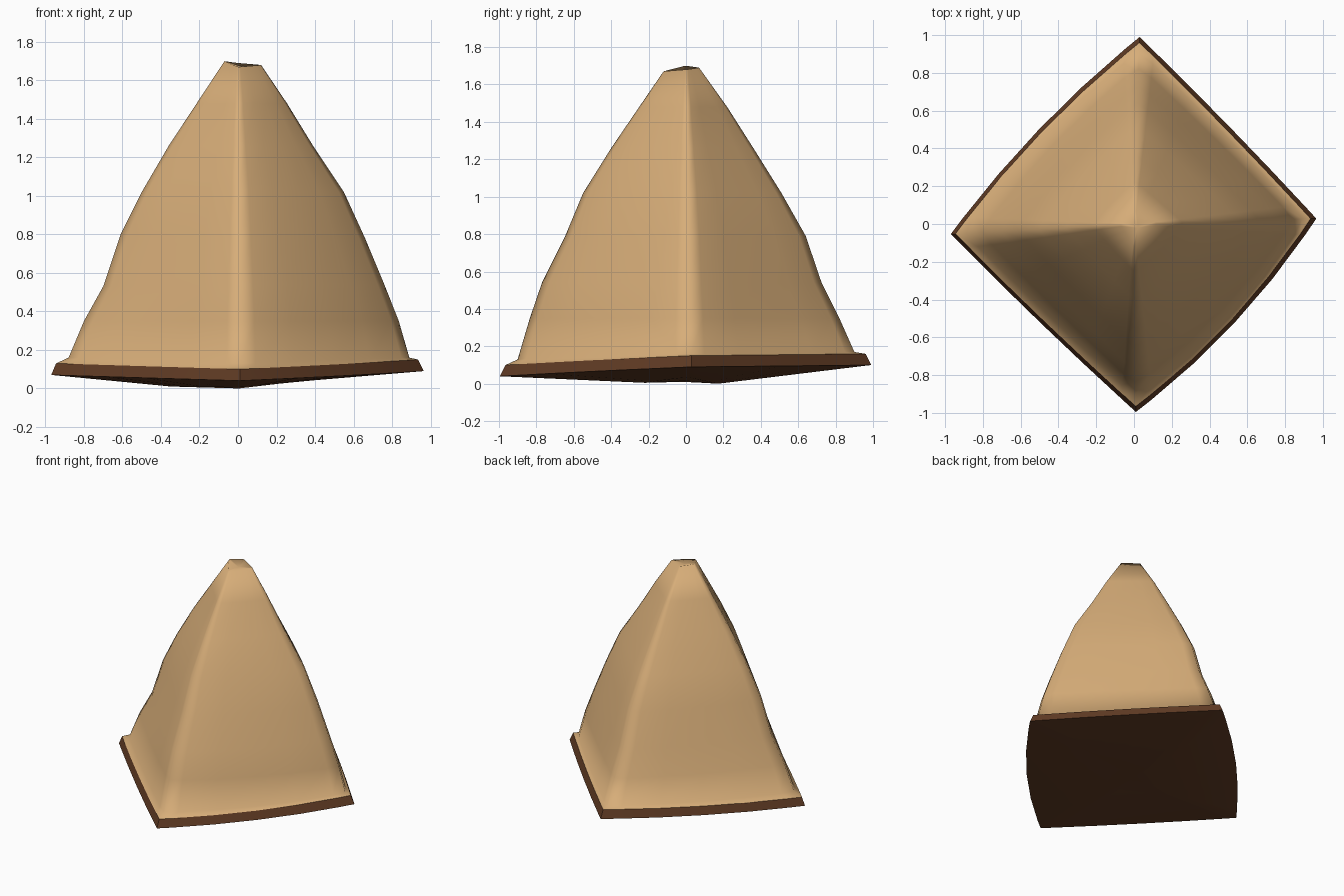
import bpy, bmesh, math
from mathutils import Vector

if "Cube" in bpy.data.objects:
    bpy.data.objects.remove(bpy.data.objects["Cube"])

# corner directions: front, right, back, left
DIRS = [(0.01, -1), (1, 0.03), (0.03, 1), (-1, -0.055)]
BULGE = [0.06, 0.01, 0.045, 0.01]
STEPS = [0, 0.07, 0.28, 0.5, 0.72, 0.93]


def ring(radii, zs, soft=0.0):
    """Four-cornered loop with slightly bowed sides; soft rounds the corners."""
    corners = [Vector((d[0] * r, d[1] * r, z)) for d, r, z in zip(DIRS, radii, zs)]
    pts = []
    for i in range(4):
        a, b = corners[i], corners[(i + 1) % 4]
        out = Vector((b.y - a.y, a.x - b.x, 0))
        size = out.length / 1.4
        out.normalize()
        for t in STEPS:
            bow = BULGE[i] * 4 * t * (1 - t) * size
            if t > 0:
                bow += soft * size
            pts.append(a.lerp(b, t) + out * bow)
    return pts


def loft(name, rings, mat, cap_point=None):
    bm = bmesh.new()
    loops = [[bm.verts.new(p) for p in r] for r in rings]
    n = len(loops[0])
    for a, b in zip(loops, loops[1:]):
        for i in range(n):
            j = (i + 1) % n
            bm.faces.new((a[i], a[j], b[j], b[i]))
    c = bm.verts.new(cap_point)
    for i in range(n):
        bm.faces.new((loops[-1][i], loops[-1][(i + 1) % n], c))
    me = bpy.data.meshes.new(name)
    bm.to_mesh(me)
    bm.free()
    me.materials.append(mat)
    ob = bpy.data.objects.new(name, me)
    bpy.context.collection.objects.link(ob)
    return ob


def material(name, color):
    m = bpy.data.materials.new(name)
    m.diffuse_color = (*color, 1)
    m.use_nodes = True
    m.node_tree.nodes["Principled BSDF"].inputs["Base Color"].default_value = m.diffuse_color
    return m


tan = material("tan", (0.68, 0.42, 0.19))
brown = material("brown", (0.12, 0.045, 0.018))

top_edge = ring((0.965, 0.935, 0.96, 0.945), (0.10, 0.15, 0.16, 0.13))
low_edge = ring((0.995, 0.965, 0.99, 0.97), (0.04, 0.09, 0.10, 0.07))

# tan roof: lip, sloping walls and blunt tip
walls = [
    ((0.90, 0.89, 0.90, 0.88), (0.13, 0.16, 0.17, 0.16)),
    ((0.835, 0.835, 0.82, 0.80), (0.35, 0.35, 0.35, 0.35)),
    ((0.77, 0.76, 0.725, 0.70), (0.54, 0.54, 0.54, 0.53)),
    ((0.65, 0.66, 0.64, 0.61), (0.78, 0.78, 0.79, 0.80)),
    ((0.55, 0.55, 0.51, 0.50), (1.02,) * 4),
    ((0.40, 0.39, 0.36, 0.36), (1.26,) * 4),
    ((0.25, 0.255, 0.22, 0.215), (1.48,) * 4),
    ((0.12, 0.12, 0.07, 0.07), (1.67, 1.68, 1.69, 1.70)),
]
roof = loft("roof", [top_edge] + [ring(r, z, 0.015) for r, z in walls],
            tan, (0.02, -0.02, 1.67))
roof.data.shade_smooth()

# brown rim and sagging underside
under = ring((0.22, 0.30, 0.17, 0.35), (0.005, 0.035, 0.0, 0.01))
base = loft("base_rim", [top_edge, low_edge, under], brown, (0, 0, 0.015))
bm = bmesh.new()
bm.from_mesh(base.data)
bmesh.ops.reverse_faces(bm, faces=bm.faces)
bm.to_mesh(base.data)
bm.free()

bpy.ops.object.select_all(action='DESELECT')
base.select_set(True)
bpy.context.view_layer.objects.active = base
bpy.ops.object.shade_smooth_by_angle(angle=math.radians(35))
